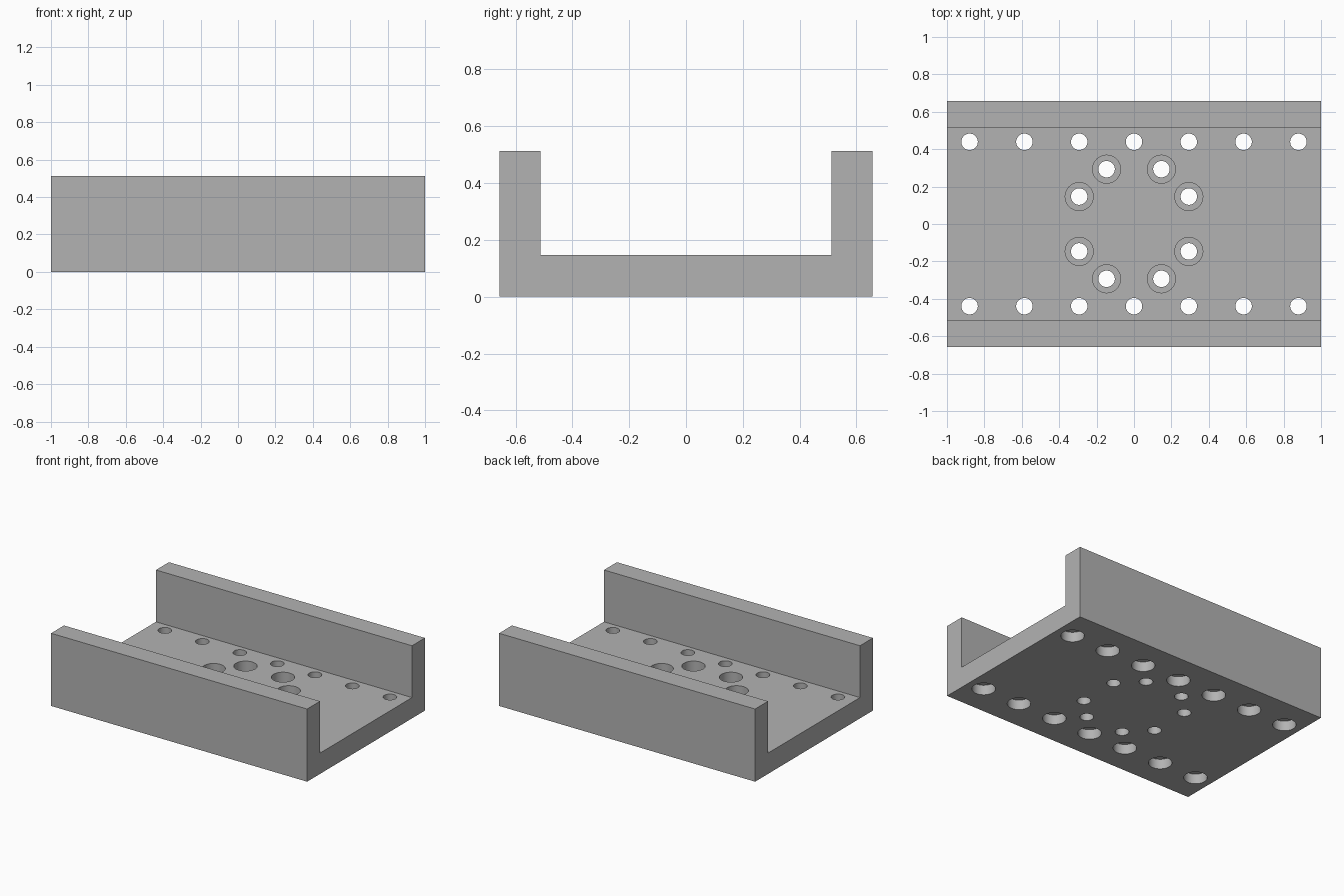
import bpy
import bmesh
import math

if "Cube" in bpy.data.objects:
    bpy.data.objects.remove(bpy.data.objects["Cube"])

LENGTH = 2.0
HALF_WIDTH, INNER = 0.657, 0.513
HEIGHT, FLOOR = 0.513, 0.147
PITCH = 0.293
HOLE_R, BORE_R = 0.044, 0.075
SIDES = 40


def make_object(name, bm):
    bmesh.ops.recalc_face_normals(bm, faces=bm.faces)
    mesh = bpy.data.meshes.new(name)
    bm.to_mesh(mesh)
    bm.free()
    obj = bpy.data.objects.new(name, mesh)
    bpy.context.collection.objects.link(obj)
    return obj


def add_stepped_hole(bm, x, y, profile):
    """Closed turned solid from (radius, height) pairs."""
    rings = []
    for r, z in profile:
        rings.append([bm.verts.new((x + r * math.cos(a), y + r * math.sin(a), z))
                      for a in (math.tau * i / SIDES for i in range(SIDES))])
    for low, high in zip(rings, rings[1:]):
        for i in range(SIDES):
            j = (i + 1) % SIDES
            bm.faces.new((low[i], low[j], high[j], high[i]))
    bm.faces.new(rings[0])
    bm.faces.new(rings[-1])


# Channel body: U profile extruded along x
half = [(HALF_WIDTH, 0), (HALF_WIDTH, HEIGHT), (INNER, HEIGHT), (INNER, FLOOR)]
outline = half + [(-y, z) for y, z in reversed(half)]
bm = bmesh.new()
face = bm.faces.new([bm.verts.new((-LENGTH / 2, y, z)) for y, z in outline])
extruded = bmesh.ops.extrude_face_region(bm, geom=[face])["geom"]
bmesh.ops.translate(bm, vec=(LENGTH, 0, 0),
                    verts=[v for v in extruded if isinstance(v, bmesh.types.BMVert)])
channel = make_object("channel_bracket", bm)

# Edge rows are counterbored below, the central ring is counterbored above
below, above = 0.07, FLOOR - 0.085
edge_hole = [(BORE_R, -0.05), (BORE_R, below), (HOLE_R, below), (HOLE_R, FLOOR + 0.05)]
ring_hole = [(HOLE_R, -0.05), (HOLE_R, above), (BORE_R, above), (BORE_R, FLOOR + 0.05)]
bm = bmesh.new()
for sy in (-1, 1):
    for i in range(-3, 4):
        add_stepped_hole(bm, i * PITCH, sy * PITCH * 1.5, edge_hole)
    for sx in (-1, 1):
        add_stepped_hole(bm, sx * PITCH / 2, sy * PITCH, ring_hole)
        add_stepped_hole(bm, sx * PITCH, sy * PITCH / 2, ring_hole)
cutter = make_object("hole_cutter", bm)
cutter.hide_render = True

# Drill the holes, then discard the cutter
drill = channel.modifiers.new("drill", "BOOLEAN")
drill.operation = "DIFFERENCE"
drill.solver = "EXACT"
drill.object = cutter
bpy.ops.object.select_all(action="DESELECT")
channel.select_set(True)
bpy.context.view_layer.objects.active = channel
bpy.ops.object.modifier_apply(modifier=drill.name)
bpy.data.objects.remove(cutter)
bpy.ops.object.shade_smooth_by_angle(angle=math.radians(30))

# Single plain metal colour
grey = bpy.data.materials.new("light_grey")
grey.use_nodes = True
grey.diffuse_color = (0.45, 0.45, 0.45, 1)
grey.node_tree.nodes["Principled BSDF"].inputs["Base Color"].default_value = grey.diffuse_color
channel.data.materials.clear()
channel.data.materials.append(grey)
